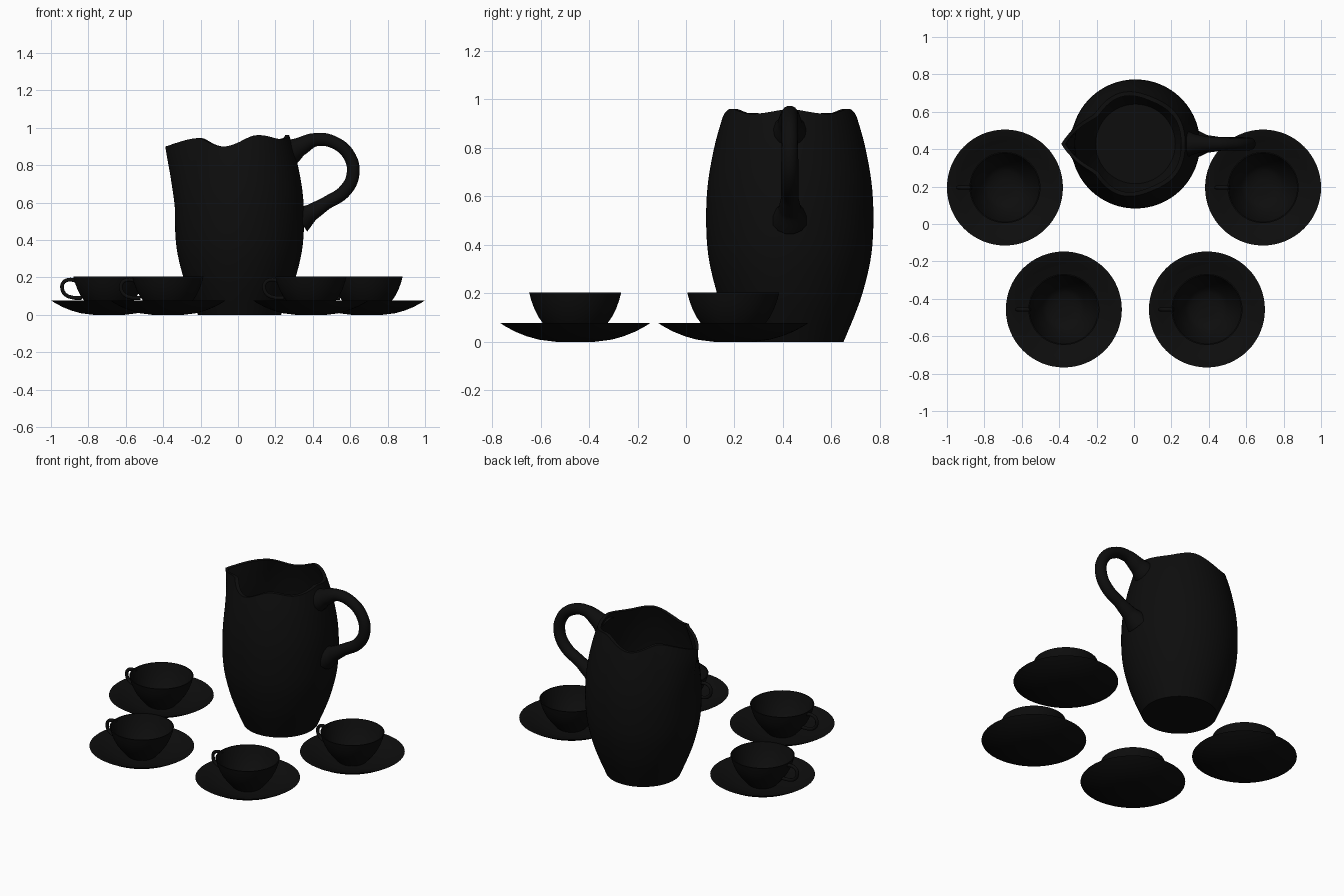
import bpy
import bmesh
import math

if "Cube" in bpy.data.objects:
    bpy.data.objects.remove(bpy.data.objects["Cube"], do_unlink=True)

glaze = bpy.data.materials.new("black_glaze")
glaze.use_nodes = True
BLACK = (0.004, 0.004, 0.004, 1)
glaze.diffuse_color = BLACK
glaze.node_tree.nodes["Principled BSDF"].inputs["Base Color"].default_value = BLACK


def lookup(keys, v):
    """Smooth interpolation through (position, value) keys."""
    n = len(keys)
    if v <= keys[0][0]:
        return keys[0][1]
    for i in range(n - 1):
        (x0, y0), (x1, y1) = keys[i], keys[i + 1]
        if v <= x1:
            xa, ya = keys[max(i - 1, 0)]
            xb, yb = keys[min(i + 2, n - 1)]
            h = x1 - x0
            m0, m1 = h * (y1 - ya) / (x1 - xa), h * (yb - y0) / (xb - x0)
            t = (v - x0) / h
            return (y0 * (1 + 2 * t) * (1 - t) ** 2 + m0 * t * (1 - t) ** 2
                    + y1 * t * t * (3 - 2 * t) - m1 * t * t * (1 - t))
    return keys[-1][1]


def finish(obj, angle=50):
    obj.data.materials.clear()
    obj.data.materials.append(glaze)
    bpy.ops.object.select_all(action='DESELECT')
    obj.select_set(True)
    bpy.context.view_layer.objects.active = obj
    bpy.ops.object.shade_smooth_by_angle(angle=math.radians(angle))
    return obj


def skin_rings(name, rings, location):
    """Join rings of points into a closed shell, capping both ends."""
    bm = bmesh.new()
    loops = [[bm.verts.new(p) for p in ring] for ring in rings]
    n = len(loops[0])
    for a, b in zip(loops, loops[1:]):
        for i in range(n):
            j = (i + 1) % n
            bm.faces.new((a[i], a[j], b[j], b[i]))
    bm.faces.new(loops[0][::-1])
    bm.faces.new(loops[-1])
    bmesh.ops.recalc_face_normals(bm, faces=bm.faces)
    mesh = bpy.data.meshes.new(name)
    bm.to_mesh(mesh)
    bm.free()
    obj = bpy.data.objects.new(name, mesh)
    bpy.context.collection.objects.link(obj)
    obj.location = location
    return finish(obj)


def lathe(name, profile, location, sides=64):
    rings = [[(r * math.cos(math.tau * i / sides), r * math.sin(math.tau * i / sides), z)
              for i in range(sides)] for r, z in profile]
    return skin_rings(name, rings, location)


def tube(name, points, location):
    """Round bar along (x, z, radius) points."""
    curve = bpy.data.curves.new(name, 'CURVE')
    curve.dimensions = '3D'
    curve.bevel_depth = 1
    curve.bevel_resolution = 5
    curve.resolution_u = 8
    curve.use_fill_caps = True
    spline = curve.splines.new('BEZIER')
    spline.bezier_points.add(len(points) - 1)
    for p, (x, z, r) in zip(spline.bezier_points, points):
        p.co = (x, 0, z)
        p.radius = r
        p.handle_left_type = p.handle_right_type = 'AUTO'
    obj = bpy.data.objects.new(name, curve)
    bpy.context.collection.objects.link(obj)
    obj.location = location
    bpy.ops.object.select_all(action='DESELECT')
    obj.select_set(True)
    bpy.context.view_layer.objects.active = obj
    bpy.ops.object.convert(target='MESH')
    return finish(bpy.context.view_layer.objects.active)


# Jug body: barrel profile, wavy rim and a pinched pouring lip on the -x side
BARREL = [(0, .222), (.05, .243), (.1, .264), (.2, .3), (.35, .335), (.5, .345),
          (.65, .338), (.8, .312), (.9, .285), (.97, .262)]
RIM = [(0, .962), (35, .94), (70, .96), (107, .90), (145, .945), (180, .90)]
SIDES, ROWS, WALL, FLOOR = 96, 28, .022, .03


def jug_point(i, t, inset):
    a = math.tau * i / SIDES
    deg = abs(math.degrees(math.atan2(math.sin(a), math.cos(a))))
    z = FLOOR * (inset > 0) * (1 - t) + lookup(RIM, deg) * t
    lift = max(0, (z - .55) / .35)
    pinch = max(0, 1 - (180 - deg) / 38) ** 1.5
    r = lookup(BARREL, z) + .112 * pinch * lift ** 1.5 - inset
    return (r * math.cos(a), r * math.sin(a), z)


steps = [k / ROWS for k in range(ROWS + 1)]
walls = [(t, 0) for t in steps] + [(t, WALL) for t in reversed(steps)]
JUG = (.008, .428, 0)
skin_rings("jug_body", [[jug_point(i, t, s) for i in range(SIDES)] for t, s in walls], JUG)

# Jug handle: slim loop flaring where it meets the body
tube("jug_handle", [(.272, .87, .072), (.325, .9, .051), (.41, .937, .036), (.51, .92, .034),
                    (.586, .852, .034), (.607, .755, .035), (.565, .665, .036),
                    (.46, .595, .036), (.385, .548, .047), (.322, .508, .076)], JUG)

# Four place settings
SAUCER = [(.08, 0), (.15, .009), (.2, .023), (.25, .043), (.29, .065), (.31, .078),
          (.304, .078), (.25, .055), (.2, .036), (.15, .023), (.08, .017)]
CUP = [(.085, .02), (.1, .036), (.125, .065), (.15, .1), (.168, .135), (.181, .17),
       (.19, .204), (.184, .204), (.173, .17), (.16, .135), (.141, .1), (.116, .065),
       (.09, .04), (.04, .032)]
CUP_HANDLE = [(-.178, .184, .011), (-.215, .188, .01), (-.244, .172, .01), (-.25, .14, .01),
              (-.234, .11, .01), (-.2, .094, .01), (-.145, .09, .011)]

SPOTS = {"back_right": (-.69, .195), "back_left": (.69, .195),
         "front_right": (-.375, -.457), "front_left": (.39, -.457)}
for spot, (x, y) in SPOTS.items():
    lathe("saucer_" + spot, SAUCER, (x, y, 0))
    lathe("cup_" + spot, CUP, (x, y, 0))
    tube("cup_handle_" + spot, CUP_HANDLE, (x, y, 0))
